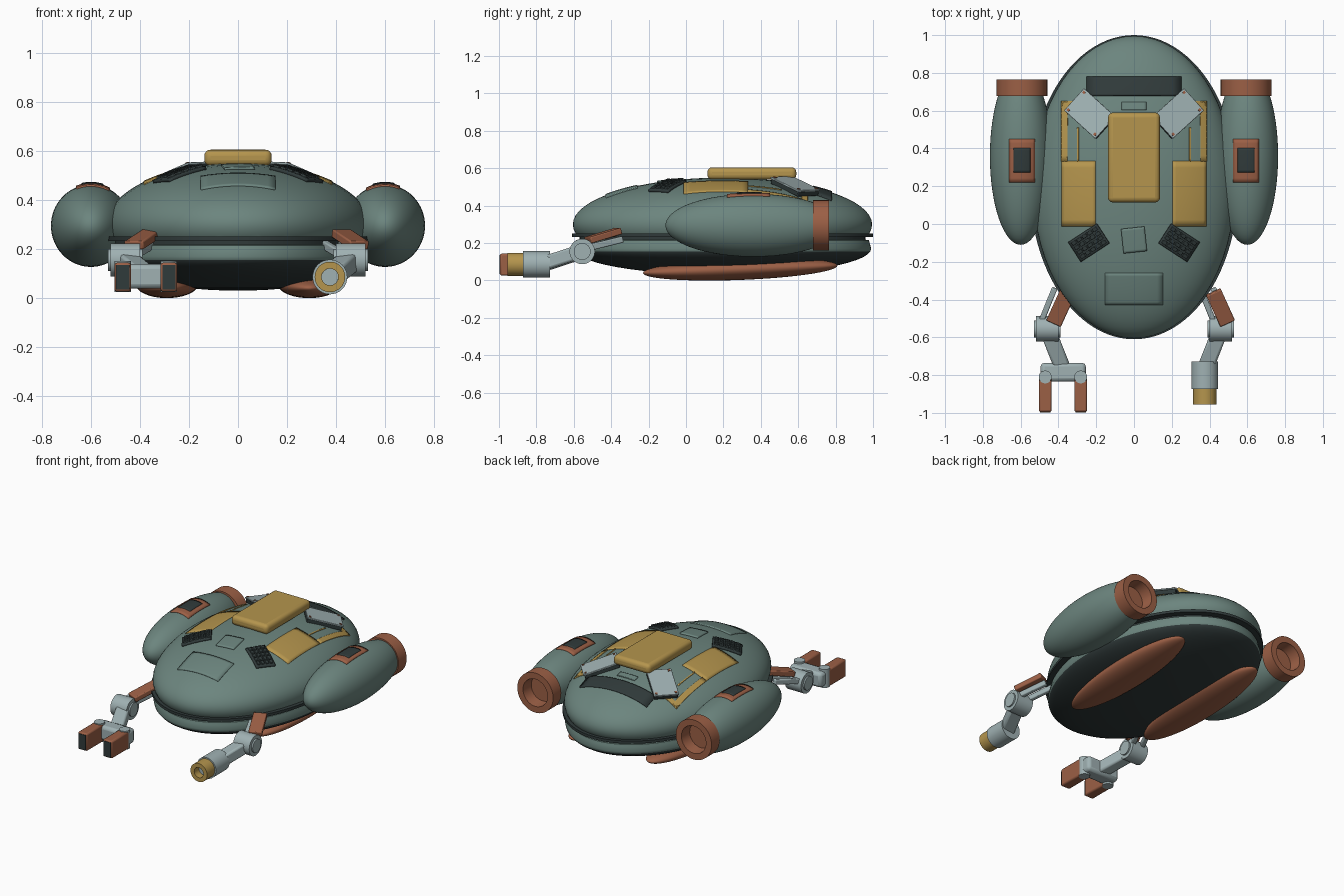
import bpy, bmesh
from math import sin, cos, pi, radians, sqrt
from mathutils import Vector, Matrix

cube = bpy.data.objects.get("Cube")
if cube:
    bpy.data.objects.remove(cube, do_unlink=True)


def material(name, rgb):
    m = bpy.data.materials.new(name)
    m.use_nodes = True
    m.diffuse_color = (*rgb, 1)
    m.node_tree.nodes["Principled BSDF"].inputs["Base Color"].default_value = (*rgb, 1)
    return m


TEAL = material("teal paint", (0.15, 0.235, 0.21))
DARK = material("dark grey", (0.03, 0.043, 0.043))
RUST = material("rust orange", (0.33, 0.115, 0.06))
GOLD = material("mustard yellow", (0.46, 0.30, 0.075))
GREY = material("light grey", (0.35, 0.44, 0.45))


def finish(name, bm, mat, bevel=0, segments=2):
    bmesh.ops.recalc_face_normals(bm, faces=bm.faces)
    me = bpy.data.meshes.new(name)
    bm.to_mesh(me)
    bm.free()
    me.materials.append(mat)
    me.shade_smooth()
    me.set_sharp_from_angle(angle=radians(35))
    ob = bpy.data.objects.new(name, me)
    bpy.context.collection.objects.link(ob)
    if bevel:
        mod = ob.modifiers.new("bevel", 'BEVEL')
        mod.width, mod.segments = bevel, segments
    return ob


def ellipsoid(name, centre, radii, mat, cut=None, tilt=0):
    """Ellipsoid with poles on y, optionally cut by a plane (point, normal)."""
    bm = bmesh.new()
    bmesh.ops.create_uvsphere(bm, u_segments=64, v_segments=32, radius=1)
    m = (Matrix.Translation(centre) @ Matrix.Rotation(tilt, 4, 'X')
         @ Matrix.Diagonal((*radii, 1)) @ Matrix.Rotation(pi / 2, 4, 'X'))
    bm.transform(m)
    if cut:
        bmesh.ops.bisect_plane(bm, geom=bm.verts[:] + bm.edges[:] + bm.faces[:],
                               plane_co=cut[0], plane_no=cut[1], clear_outer=True)
    return finish(name, bm, mat)


def lathe(name, profile, centre, mat, axis='Z', scale=(1, 1), n=48):
    """Spin (radius, height) points round an axis."""
    bm = bmesh.new()
    rings = [[bm.verts.new((r * scale[0] * cos(2 * pi * i / n),
                            r * scale[1] * sin(2 * pi * i / n), h)) for i in range(n)]
             for r, h in profile]
    for a, b in zip(rings, rings[1:]):
        for i in range(n):
            j = (i + 1) % n
            bm.faces.new((a[i], a[j], b[j], b[i]))
    bmesh.ops.remove_doubles(bm, verts=bm.verts, dist=1e-5)
    turn = {'Z': Matrix(), 'Y': Matrix.Rotation(-pi / 2, 4, 'X'),
            'X': Matrix.Rotation(pi / 2, 4, 'Y')}[axis]
    bm.transform(Matrix.Translation(centre) @ turn)
    return finish(name, bm, mat)


def drum(name, centre, radius, length, mat, axis):
    h = length / 2
    return lathe(name, [(0, -h), (radius, -h), (radius, h), (0, h)], centre, mat, axis, n=32)


def box(name, centre, size, mat, bevel=0, segments=2, rot=None):
    bm = bmesh.new()
    bmesh.ops.create_cube(bm, size=1)
    bm.transform(Matrix.Translation(centre) @ (rot or Matrix()) @ Matrix.Diagonal((*size, 1)))
    return finish(name, bm, mat, bevel, segments)


def beam(name, p, q, width, height, mat, bevel=0.006):
    p, q = Vector(p), Vector(q)
    rot = (q - p).to_track_quat('Y', 'Z').to_matrix().to_4x4()
    return box(name, (p + q) / 2, (width, (q - p).length, height), mat, bevel, rot=rot)


def dome(centre, radii):
    """Height function of an ellipsoid's upper half."""
    def height(x, y):
        q = ((x - centre[0]) / radii[0]) ** 2 + ((y - centre[1]) / radii[1]) ** 2
        return centre[2] + radii[2] * sqrt(max(0, 1 - q))
    return height


def panel(name, surface, x, y, w, h, mat, lift=0.004, angle=0):
    """Thin plate that follows a curved surface."""
    bm = bmesh.new()
    bmesh.ops.create_grid(bm, x_segments=10, y_segments=10, size=0.5)
    bm.transform(Matrix.Translation((x, y, 0)) @ Matrix.Rotation(radians(angle), 4, 'Z')
                 @ Matrix.Diagonal((w, h, 1, 1)))
    for v in bm.verts:
        v.co.z = surface(v.co.x, v.co.y) + lift
    ob = finish(name, bm, mat)
    mod = ob.modifiers.new("thickness", 'SOLIDIFY')
    mod.thickness, mod.offset = lift + 0.004, -1
    return ob


# Hull: upper shell, rim, lower shell
HULL_C, HULL_R = (0, 0.195, 0.3), (0.535, 0.8, 0.25)
hull = dome(HULL_C, HULL_R)
ellipsoid("upper_hull", HULL_C, HULL_R, TEAL, ((0, 0, 0.245), (0, 0, -1)))
lathe("hull_rim", [(0, 0.232), (1, 0.232), (1, 0.25), (0, 0.25)], (0, 0.195, 0), DARK,
      scale=(0.55, 0.805), n=96)
lathe("hull_waist", [(0.955, 0.235), (0.955, 0.195)], (0, 0.195, 0), DARK,
      scale=HULL_R[:2], n=96)
arc = [(cos(a), 0.17 - 0.14 * sin(a)) for a in (pi / 2 * i / 14 for i in range(15))]
lower = lathe("lower_hull", [(0.95, 0.22), (0.985, 0.215), (0.99, 0.2)] + arc,
              (0, 0.195, 0), TEAL, scale=(0.53, 0.795), n=96)
lower.data.materials.append(DARK)
for f in lower.data.polygons:
    f.material_index = int(f.center.z < 0.15)

# Roof fittings
box("roof_pack", (0, 0.352, 0.572), (0.275, 0.475, 0.066), GOLD, 0.025, 4)
panel("rear_vent", hull, 0, 0.73, 0.505, 0.1, DARK, 0.008)
panel("rear_hatch", hull, 0, 0.625, 0.13, 0.04, TEAL, 0.006)
panel("front_hatch", hull, 0, -0.345, 0.305, 0.17, TEAL, 0.006)
panel("centre_hatch", hull, 0, -0.085, 0.125, 0.13, TEAL, 0.008, 6)

for s, side in ((1, "left"), (-1, "right")):
    # Painted gold areas
    panel(side + "_gold_panel", hull, s * 0.295, 0.16, 0.18, 0.345, GOLD)
    panel(side + "_gold_edge", hull, s * 0.369, 0.49, 0.033, 0.32, GOLD)
    panel(side + "_gold_end", hull, s * 0.3, 0.635, 0.17, 0.033, GOLD)
    panel(side + "_gold_line", hull, s * 0.297, 0.42, 0.008, 0.18, GOLD)

    # Angled cover plate lying on the hull, with corner bolts
    x, y = s * 0.228, 0.58
    z = hull(x, y)
    normal = Vector((x / HULL_R[0] ** 2, (y - HULL_C[1]) / HULL_R[1] ** 2,
                     (z - HULL_C[2]) / HULL_R[2] ** 2)).normalized()
    rot = (Vector((0, 0, 1)).rotation_difference(normal).to_matrix().to_4x4()
           @ Matrix.Rotation(radians(s * 42), 4, 'Z'))
    at = Vector((x, y, z))
    box(side + "_cover_base", at + normal * 0.008, (0.225, 0.15, 0.03), DARK, 0.004, rot=rot)
    box(side + "_cover_plate", at + normal * 0.025, (0.235, 0.158, 0.01), GREY, 0.003, rot=rot)
    for u in (-0.1, 0.1):
        for v in (-0.062, 0.062):
            box(side + "_cover_bolt", at + rot @ Vector((u, v, 0.031)), (0.014, 0.014, 0.006),
                RUST, rot=rot)

    # Keypad with rows of keys
    tilt = radians(-s * 33)
    panel(side + "_keypad", hull, s * 0.24, -0.1, 0.18, 0.125, DARK, 0.014, -s * 33)
    for i in range(5):
        for j in range(4):
            u, v = (i - 2) * 0.033, (j - 1.5) * 0.028
            panel(side + "_key", hull, s * 0.24 + u * cos(tilt) - v * sin(tilt),
                  -0.1 + u * sin(tilt) + v * cos(tilt), 0.025, 0.019, DARK, 0.022, -s * 33)

    # Engine pod, exhaust ring and service patch
    pod_c, pod_r = (s * 0.6, 0.36, 0.295), (0.163, 0.47, 0.168)
    ellipsoid(side + "_pod", pod_c, pod_r, TEAL, ((0, 0.69, 0), (0, 1, 0)))
    lathe(side + "_exhaust", [(0, 0.008), (0.085, 0.008), (0.092, 0.087), (0.134, 0.087),
                              (0.134, 0), (0, 0)], (s * 0.593, 0.678, 0.295), RUST, 'Y')
    pod = dome(pod_c, pod_r)
    panel(side + "_pod_patch", pod, s * 0.592, 0.335, 0.138, 0.23, RUST, 0.007)
    panel(side + "_pod_vent", pod, s * 0.594, 0.338, 0.09, 0.13, DARK, 0.011)

    # Skid under the hull
    ellipsoid(side + "_skid", (s * 0.29, 0.29, 0.06), (0.13, 0.52, 0.057), RUST,
              tilt=radians(2.2))

    # Upper arm and elbow
    elbow = Vector((s * 0.46, -0.555, 0.155))
    shoulder = Vector((s * 0.385, -0.34, 0.235))
    for off in (-0.035, 0.035):
        beam(side + "_arm_rod", shoulder + Vector((off, 0, -0.015)),
             elbow + Vector((off, 0.03, 0.02)), 0.03, 0.035, GREY)
    shift = Vector((0.035, -0.02, 0.03))
    beam(side + "_arm_guard", shoulder + shift, elbow + shift + Vector((0, 0.05, 0.03)),
         0.085, 0.035, RUST)
    drum(side + "_elbow", elbow, 0.068, 0.12, GREY, 'X')
    drum(side + "_elbow_cap", elbow, 0.045, 0.14, GREY, 'X')
    wrist = Vector((s * 0.375, -0.77, 0.085))
    beam(side + "_forearm", elbow, wrist, 0.085, 0.075, GREY, 0.012)

# Cannon on the left arm
drum("cannon_body", (0.375, -0.8, 0.086), 0.071, 0.145, GREY, 'Y')
lathe("cannon_muzzle", [(0.062, 0), (0.062, -0.09), (0.034, -0.09), (0.034, -0.04)],
      (0.375, -0.865, 0.086), GOLD, 'Y')
drum("cannon_core", (0.375, -0.89, 0.086), 0.034, 0.03, GREY, 'Y')

# Claw on the right arm
box("claw_bar", (-0.375, -0.785, 0.088), (0.24, 0.1, 0.1), GREY, 0.02)
for x in (-0.47, -0.282):
    drum("claw_pivot", (x, -0.81, 0.088), 0.034, 0.125, GREY, 'Z')
    box("claw_finger", (x, -0.9, 0.085), (0.068, 0.19, 0.118), RUST, 0.01)
    box("claw_tip", (x, -0.994, 0.085), (0.054, 0.008, 0.1), DARK)
